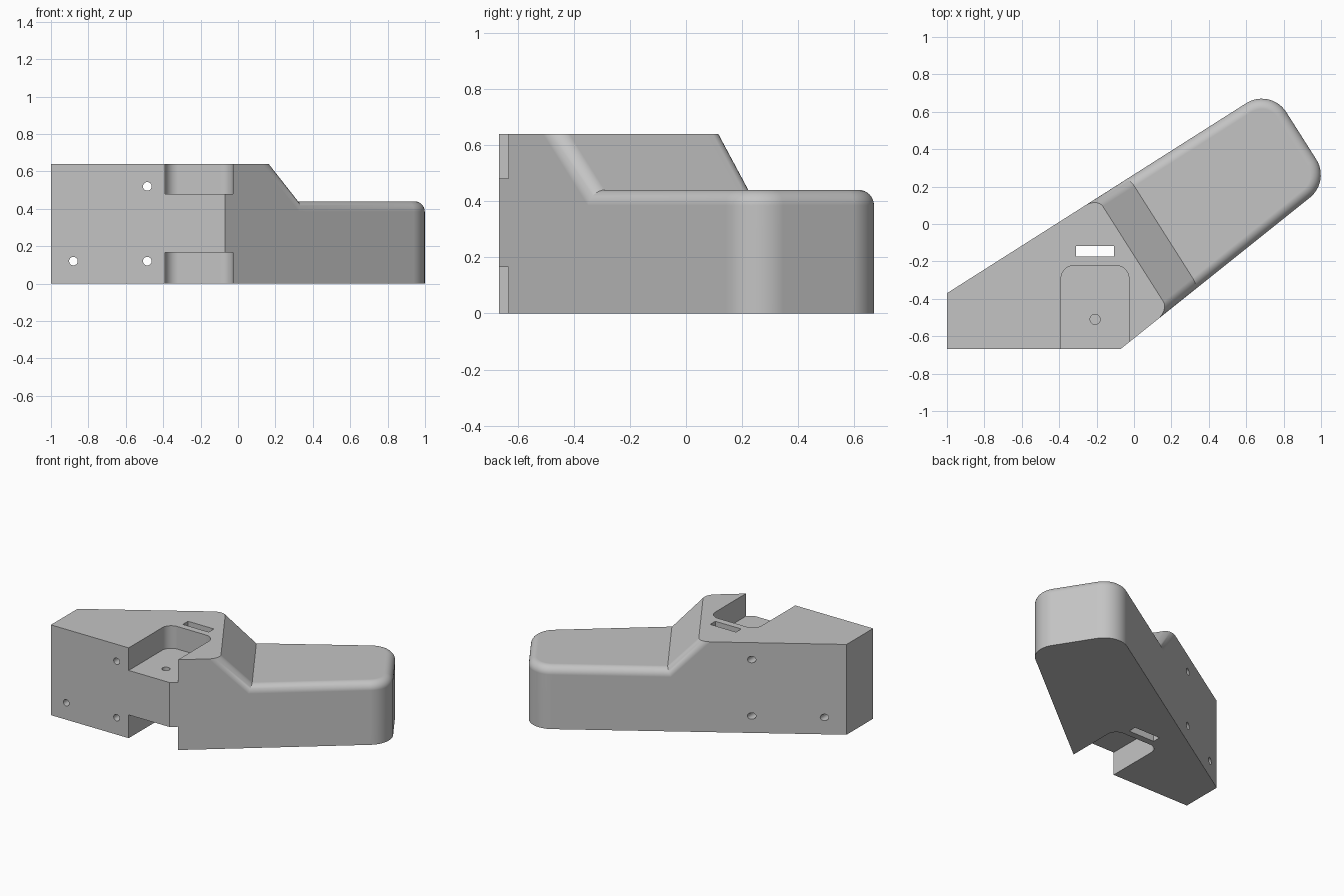
import bpy, bmesh, math
from mathutils import Vector, Matrix

cube = bpy.data.objects.get("Cube")
if cube:
    bpy.data.objects.remove(cube, do_unlink=True)

U = Vector((0.844, 0.536, 0)).normalized()   # long direction of the arm
V = Vector((-U.y, U.x, 0))                   # across the arm
ARM = Matrix((U, V, Vector((0, 0, 1)))).transposed().to_4x4()
HEIGHT, LOW = 0.64, 0.44
FRONT = -0.667


def obj_from_bm(name, bm):
    mesh = bpy.data.meshes.new(name)
    bmesh.ops.recalc_face_normals(bm, faces=bm.faces)
    bm.to_mesh(mesh)
    bm.free()
    obj = bpy.data.objects.new(name, mesh)
    bpy.context.collection.objects.link(obj)
    return obj


def prism(name, points, low, high, matrix=Matrix()):
    """Extrude a flat outline along local z, then place it."""
    bm = bmesh.new()
    face = bm.faces.new([bm.verts.new((x, y, low)) for x, y in points])
    out = bmesh.ops.extrude_face_region(bm, geom=[face])
    moved = [v for v in out["geom"] if isinstance(v, bmesh.types.BMVert)]
    bmesh.ops.translate(bm, verts=moved, vec=(0, 0, high - low))
    bm.transform(matrix)
    return obj_from_bm(name, bm)


def rounded(points, radii, steps=12):
    """Round the corners of an outline with per-corner radii."""
    result = []
    for i, (p, r) in enumerate(zip(points, radii)):
        p = Vector(p)
        if r == 0:
            result.append(p)
            continue
        a = (Vector(points[i - 1]) - p).normalized()
        b = (Vector(points[(i + 1) % len(points)]) - p).normalized()
        half = a.angle(b) / 2
        centre = p + (a + b).normalized() * r / math.sin(half)
        start = p + a * r / math.tan(half) - centre
        end = p + b * r / math.tan(half) - centre
        sweep = start.angle_signed(end)
        for k in range(steps + 1):
            turn = Matrix.Rotation(-sweep * k / steps, 2)
            result.append(centre + turn @ start)
    return result


def rectangle(x0, x1, y0, y1):
    return [(x0, y0), (x1, y0), (x1, y1), (x0, y1)]


def circle(x, y, r, n=32):
    return [(x + r * math.cos(math.tau * i / n), y + r * math.sin(math.tau * i / n))
            for i in range(n)]


def cut(target, cutter):
    """Subtract the cutter and discard it."""
    mod = target.modifiers.new("cut", "BOOLEAN")
    mod.operation, mod.solver, mod.object = "DIFFERENCE", "EXACT", cutter
    graph = bpy.context.evaluated_depsgraph_get()
    mesh = bpy.data.meshes.new_from_object(target.evaluated_get(graph))
    target.modifiers.clear()
    target.data = mesh
    bpy.data.objects.remove(cutter, do_unlink=True)


# Tapered body with two rounded corners at the far end
outline = [(-1, FRONT), (-0.07, FRONT), (1.049, 0.228), (0.731, 0.729), (-1, -0.37)]
body = prism("angled_mount_body", rounded(outline, [0, 0, 0.155, 0.155, 0]), 0, HEIGHT)

# Step down to the lower arm with a sloping shoulder (u, z profile swept along v)
sweep = Matrix((U, (0, 0, 1), V)).transposed().to_4x4()
drop = HEIGHT - LOW
step = [(0.11, LOW), (2, LOW), (2, 1), (0.11 - drop * 2, LOW + drop * 2)]
cut(body, prism("step_cutter", step, -2, 2, sweep))

# Round the rim of the arm and the shoulder
bm = bmesh.new()
bm.from_mesh(body.data)
bmesh.ops.remove_doubles(bm, verts=bm.verts, dist=0.0005)
bmesh.ops.dissolve_limit(bm, angle_limit=0.01, verts=bm.verts, edges=bm.edges)
bm.normal_update()


def is_arm_top(face):
    return face.normal.z > 0.3 and face.calc_center_median().z < HEIGHT - 0.01


rim = [e for e in bm.edges if len(e.link_faces) == 2
       and any(is_arm_top(f) for f in e.link_faces)
       and any(abs(f.normal.z) < 0.1 for f in e.link_faces)]
bmesh.ops.bevel(bm, geom=rim, offset=0.055, offset_type="OFFSET", segments=8,
                profile=0.5, affect="EDGES", clamp_overlap=False)
bm.to_mesh(body.data)
bm.free()

# Matching pockets above and below the front tongue
pocket = rounded(rectangle(-0.39, -0.027, -0.9, -0.222), [0, 0, 0.07, 0.07])
for low, high in ((0.48, 0.8), (-0.2, 0.165)):
    cut(body, prism("pocket_cutter", pocket, low, high))

# Blind hole in the tongue and the slot through the block
cut(body, prism("tongue_hole_cutter", circle(-0.208, -0.51, 0.027), 0.33, 0.6))
cut(body, prism("strap_slot_cutter", rectangle(-0.31, -0.107, -0.175, -0.117), -0.2, 0.8))

# Mounting holes with wide counterbores at the back
along_y = Matrix(((1, 0, 0, 0), (0, 0, 1, 0), (0, 1, 0, 0), (0, 0, 0, 1)))
for x in (-0.88, -0.485):
    for z in (0.12, 0.52):
        cut(body, prism("screw_hole_cutter", circle(x, z, 0.023), -0.9, 0.5, along_y))
        cut(body, prism("counterbore_cutter", circle(x, z, 0.06), -0.5, 0.5, along_y))

# Long groove with sloping sides in the top of the arm
along_u = Matrix((V, (0, 0, 1), U)).transposed().to_4x4()
centre_v, depth = -0.078, 0.14
half_top, half_floor = 0.106, 0.046
flare = (half_top - half_floor) * (depth + 0.1) / depth
groove = [(centre_v - half_floor, LOW - depth), (centre_v + half_floor, LOW - depth),
          (centre_v + half_floor + flare, LOW + 0.1), (centre_v - half_floor - flare, LOW + 0.1)]
cut(body, prism("groove_cutter", groove, 0.146, 0.942, along_u))

# Single grey material and smooth curved surfaces
grey = bpy.data.materials.new("light_grey")
grey.use_nodes = True
colour = (0.55, 0.55, 0.55, 1)
grey.diffuse_color = colour
grey.node_tree.nodes["Principled BSDF"].inputs["Base Color"].default_value = colour
body.data.materials.clear()
body.data.materials.append(grey)
for ob in bpy.context.selected_objects:
    ob.select_set(False)
body.select_set(True)
bpy.context.view_layer.objects.active = body
bpy.ops.object.shade_smooth_by_angle(angle=math.radians(25))
weighted = body.modifiers.new("weighted_normals", "WEIGHTED_NORMAL")
weighted.keep_sharp = True
